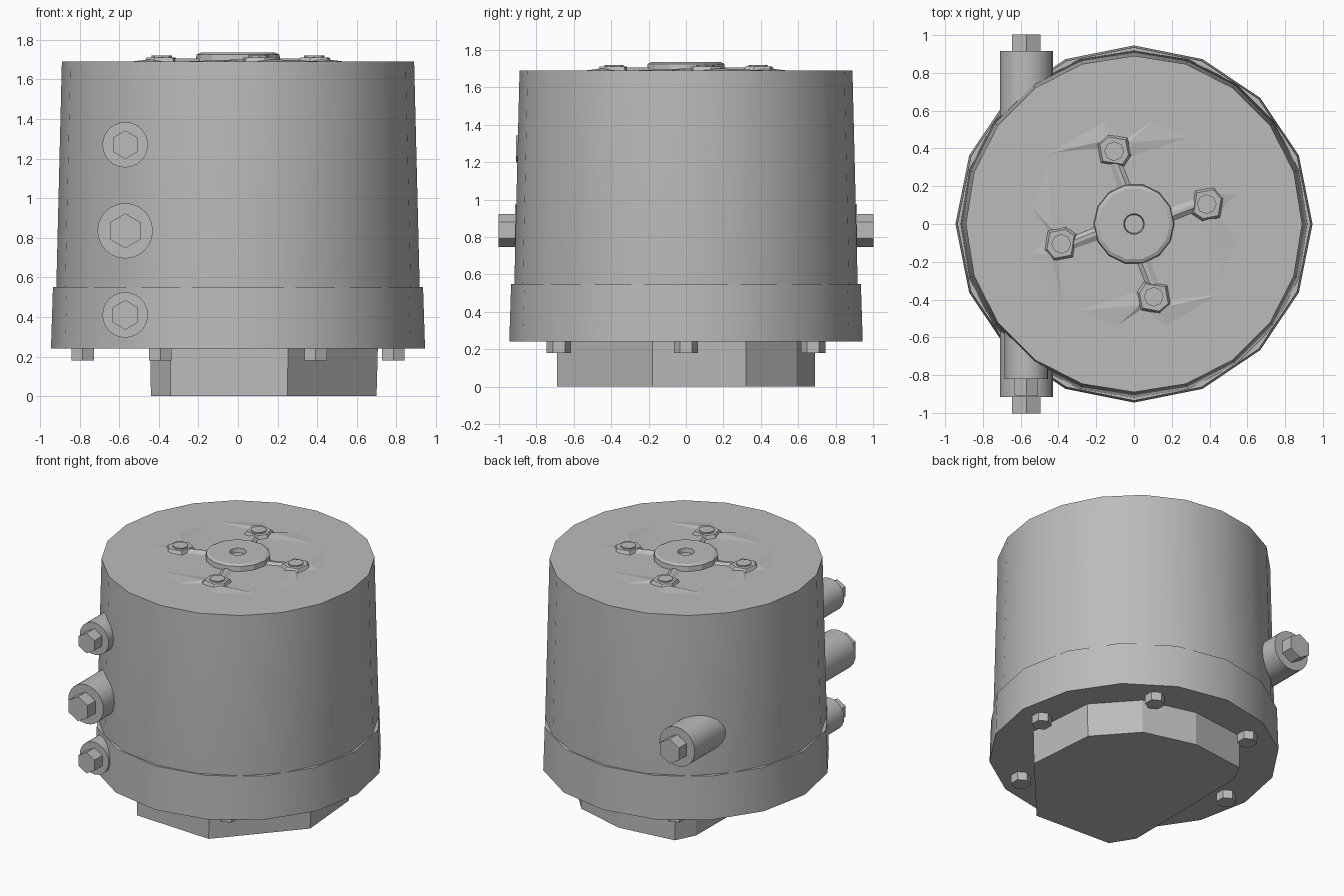
import bpy, bmesh, math
from mathutils import Matrix, Vector

cube = bpy.data.objects.get("Cube")
if cube:
    bpy.data.objects.remove(cube, do_unlink=True)

metal = bpy.data.materials.new("grey_metal")
metal.use_nodes = True
metal.diffuse_color = (0.5, 0.5, 0.5, 1)
metal.node_tree.nodes["Principled BSDF"].inputs["Base Color"].default_value = (0.5, 0.5, 0.5, 1)


def finish(name, bm, smooth=None):
    """Turn a bmesh into a named, coloured object."""
    bmesh.ops.recalc_face_normals(bm, faces=bm.faces)
    mesh = bpy.data.meshes.new(name)
    bm.to_mesh(mesh)
    bm.free()
    mesh.materials.append(metal)
    ob = bpy.data.objects.new(name, mesh)
    bpy.context.collection.objects.link(ob)
    if smooth:
        bpy.ops.object.select_all(action='DESELECT')
        ob.select_set(True)
        bpy.context.view_layer.objects.active = ob
        bpy.ops.object.shade_smooth_by_angle(angle=math.radians(smooth))
    return ob


def lathe(name, profile, sides, phase=0.0, smooth=None):
    """Closed solid of revolution from (radius, z) pairs."""
    bm = bmesh.new()
    rings = []
    for r, z in profile:
        angles = [phase + math.tau * i / sides for i in range(sides)]
        rings.append([bm.verts.new((r * math.cos(a), r * math.sin(a), z)) for a in angles])
    for lo, hi in zip(rings, rings[1:]):
        for i in range(sides):
            j = (i + 1) % sides
            bm.faces.new((lo[i], lo[j], hi[j], hi[i]))
    bm.faces.new(rings[0])
    bm.faces.new(rings[-1])
    return finish(name, bm, smooth)


def loft(name, bottom, top):
    """Solid between two outlines with the same number of points."""
    bm = bmesh.new()
    lo = [bm.verts.new(p) for p in bottom]
    hi = [bm.verts.new(p) for p in top]
    bm.faces.new(lo)
    bm.faces.new(hi)
    for i in range(len(lo)):
        j = (i + 1) % len(lo)
        bm.faces.new((lo[i], lo[j], hi[j], hi[i]))
    return finish(name, bm)


def rod(name, start, end, radius, sides, smooth=None):
    """Cylinder between two points."""
    a, b = Vector(start), Vector(end)
    bm = bmesh.new()
    turn = (b - a).to_track_quat('Z', 'Y').to_matrix().to_4x4()
    bmesh.ops.create_cone(bm, cap_ends=True, segments=sides, radius1=radius, radius2=radius,
                          depth=(b - a).length, matrix=Matrix.Translation((a + b) / 2) @ turn)
    return finish(name, bm, smooth)


# Main housing and lower flange
lathe("housing", [(0.915, 0.5), (0.918, 0.55), (0.89, 1.69)], 20, 0, 35)
lathe("flange", [(0.945, 0.24), (0.935, 0.55)], 16, 0, 35)

# Offset faceted foot, cut flat on its -x side
outline = [(0.25, -0.69), (0.70, -0.18), (0.66, 0.32), (0.42, 0.59), (0.05, 0.69),
           (-0.36, 0.64), (-0.43, 0.50), (-0.44, -0.5), (-0.34, -0.66)]
loft("foot", [(x, y, 0) for x, y in outline], [(x * 1.01, y, 0.26) for x, y in outline])

# Flange bolts
for i in range(6):
    a = math.tau * i / 6
    x, y = 0.785 * math.cos(a), 0.785 * math.sin(a)
    rod(f"flange_bolt_{i + 1}", (x, y, 0.18), (x, y, 0.26), 0.065, 6)

# Side ports: round boss with a hex plug (side, height, face, boss radius, plug radius)
ports = [("front_upper", -1, 1.27, 0.82, 0.115, 0.072),
         ("front_middle", -1, 0.835, 0.915, 0.14, 0.088),
         ("front_lower", -1, 0.41, 0.82, 0.115, 0.075),
         ("back", 1, 0.835, 0.915, 0.14, 0.088)]
for name, side, z, face, r, plug in ports:
    x = -0.57
    rod(name + "_port", (x, side * 0.45, z), (x, side * face, z), r, 24, 35)
    rod(name + "_plug", (x, side * (face - 0.03), z), (x, side * (face + 0.088), z), plug, 6)

# Central hub with a shallow socket
lathe("hub", [(0.215, 1.68), (0.21, 1.725), (0.19, 1.735), (0.055, 1.735), (0.05, 1.705)], 14, 0, 25)

# Four cap bolts on pads, with low swept webs toward the hub and rim
for i in range(4):
    turn = Matrix.Rotation(math.tau * i / 4, 4, 'Z')

    def at(points, z):
        return [turn @ Vector((x, y, z)) for x, y in points]

    pad = [(0.30, 0.05), (0.36, 0.01), (0.46, 0.03), (0.48, 0.14), (0.43, 0.20), (0.32, 0.18)]
    small = [(0.385 + (x - 0.385) * 0.8, 0.105 + (y - 0.105) * 0.8) for x, y in pad]
    loft(f"cap_pad_{i + 1}", at(pad, 1.68), at(small, 1.712))
    cx, cy, _ = turn @ Vector((0.385, 0.105, 0))
    rod(f"cap_bolt_{i + 1}", (cx, cy, 1.69), (cx, cy, 1.72), 0.052, 8)

    # Spoke from hub to pad
    spoke = [(0.18, 0.0), (0.33, 0.06), (0.32, 0.14), (0.17, 0.09)]
    mid = [(0.19, 0.035), (0.33, 0.09), (0.33, 0.11), (0.19, 0.055)]
    loft(f"spoke_{i + 1}", at(spoke, 1.685), at(mid, 1.705))

    # Swept web falling away to the cover
    for part, base, peak in (("outer", [(0.40, 0.18), (0.47, 0.08), (0.55, 0.16), (0.37, 0.47)], (0.44, 0.16)),
                             ("inner", [(0.35, 0.02), (0.46, 0.03), (0.55, -0.1), (0.46, -0.32)], (0.43, 0.03))):
        bm = bmesh.new()
        ring = [bm.verts.new(p) for p in at(base, 1.689)]
        tip = bm.verts.new(at([peak], 1.702)[0])
        for j in range(4):
            bm.faces.new((ring[j], ring[(j + 1) % 4], tip))
        bm.faces.new(ring[::-1])
        finish(f"{part}_web_{i + 1}", bm)
